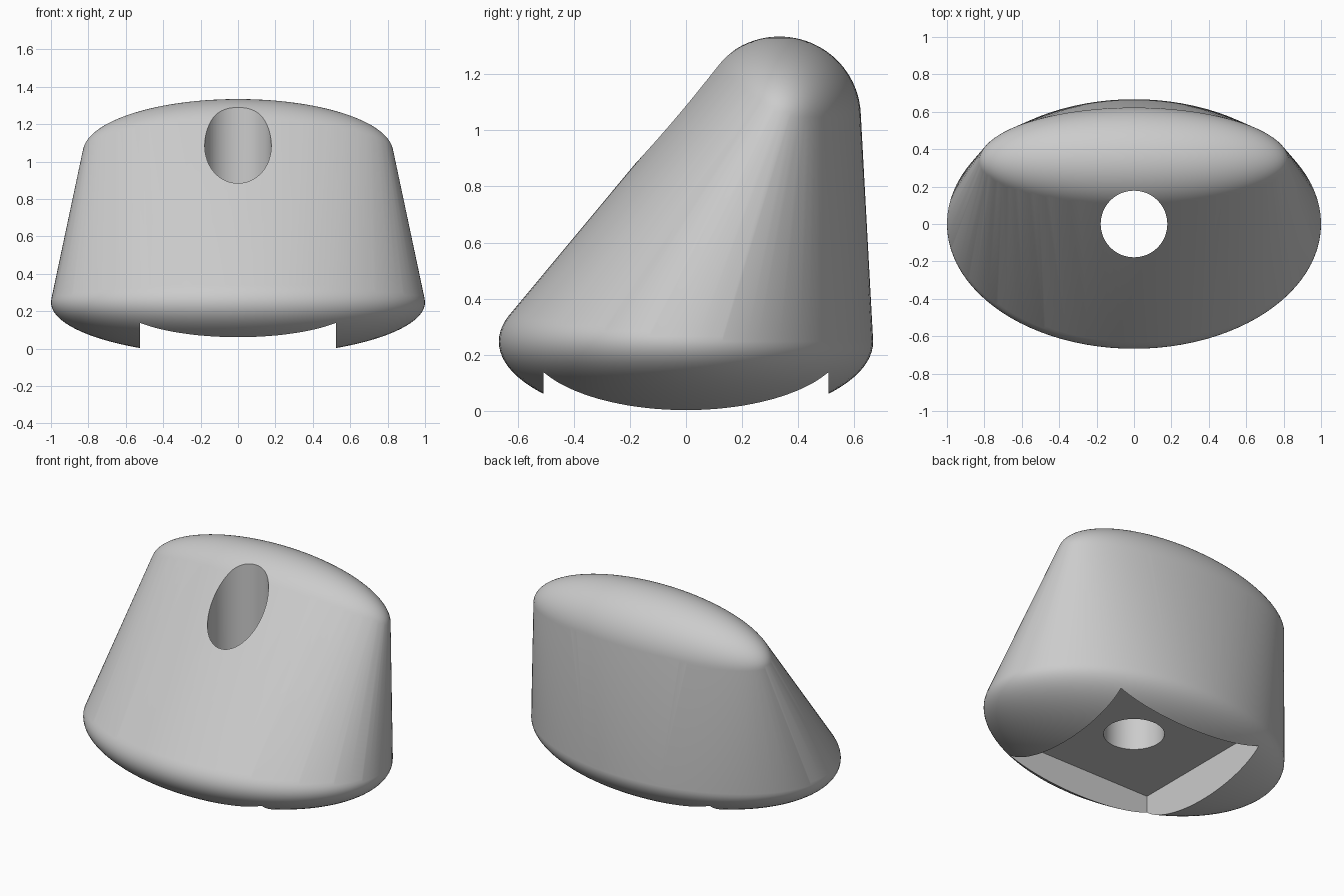
import bpy
import bmesh
from mathutils import Matrix, Vector

default = bpy.data.objects.get("Cube")
if default:
    bpy.data.objects.remove(default, do_unlink=True)

grey = bpy.data.materials.new("light grey")
grey.use_nodes = True
colour = (0.6, 0.6, 0.6, 1)
grey.diffuse_color = colour
grey.node_tree.nodes["Principled BSDF"].inputs["Base Color"].default_value = colour


def add_object(name, bm):
    mesh = bpy.data.meshes.new(name)
    bm.to_mesh(mesh)
    bm.free()
    mesh.materials.append(grey)
    obj = bpy.data.objects.new(name, mesh)
    bpy.context.collection.objects.link(obj)
    return obj


def add_ellipsoid(bm, centre, radii):
    matrix = Matrix.Translation(centre) @ Matrix.Diagonal(Vector(radii)).to_4x4()
    bmesh.ops.create_uvsphere(bm, u_segments=96, v_segments=48, radius=1, matrix=matrix)


# Body: hull around a wide lower ellipsoid and a narrow upper one set back
bm = bmesh.new()
add_ellipsoid(bm, (0, 0, 0.247), (1, 0.667, 0.287))
add_ellipsoid(bm, (0, 0.333, 1.047), (0.83, 0.29, 0.287))
bmesh.ops.delete(bm, geom=bm.faces[:] + bm.edges[:], context="EDGES_FACES")
hull = bmesh.ops.convex_hull(bm, input=bm.verts[:])
inside = {v for v in hull["geom_interior"] + hull["geom_unused"]
          if isinstance(v, bmesh.types.BMVert)}
bmesh.ops.delete(bm, geom=list(inside), context="VERTS")
bmesh.ops.recalc_face_normals(bm, faces=bm.faces[:])
body = add_object("body", bm)

# Cutter: rectangular pocket in the underside
bm = bmesh.new()
bmesh.ops.create_cube(bm, size=1, matrix=Matrix.Translation((0, 0, -0.003))
                      @ Matrix.Diagonal((1.05, 1.015, 0.5, 1)))
pocket = add_object("pocket_cutter", bm)

# Cutter: vertical through hole
bm = bmesh.new()
bmesh.ops.create_cone(bm, cap_ends=True, segments=96, radius1=0.178, radius2=0.178,
                      depth=4)
hole = add_object("hole_cutter", bm)

for cutter in (pocket, hole):
    cutter.hide_render = True
    cutter.hide_set(True)
    cut = body.modifiers.new(cutter.name, "BOOLEAN")
    cut.operation = "DIFFERENCE"
    cut.solver = "EXACT"
    cut.object = cutter

# Apply the cuts, then shade smoothly with sharp cut edges
bpy.ops.object.select_all(action="DESELECT")
body.select_set(True)
bpy.context.view_layer.objects.active = body
for cut in list(body.modifiers):
    bpy.ops.object.modifier_apply(modifier=cut.name)
for cutter in (pocket, hole):
    bpy.data.objects.remove(cutter, do_unlink=True)
bpy.ops.object.shade_smooth_by_angle(angle=0.5)
